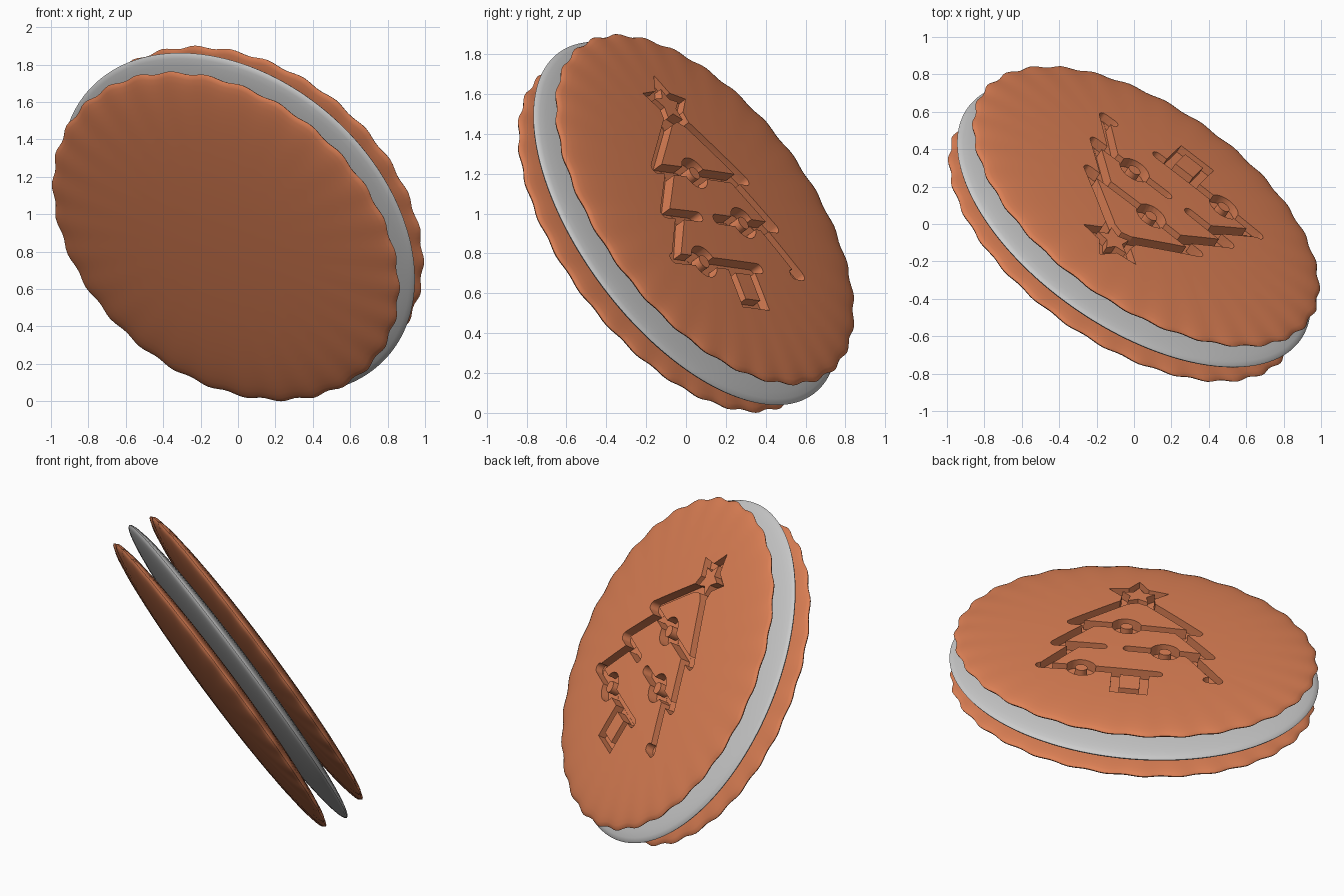
import bpy, bmesh, math
from mathutils import Matrix, Vector

if "Cube" in bpy.data.objects:
    bpy.data.objects.remove(bpy.data.objects["Cube"])

# Orientation of the tilted biscuit: n faces out of the carved side, v is "up" in the carving
n = Vector((0.485, 0.705, 0.517)).normalized()
v = Vector((-0.385, -0.385, 0.84))
v = (v - n * v.dot(n)).normalized()
u = v.cross(n)
TILT = Matrix((u, v, n)).transposed().to_4x4()

biscuit = bpy.data.materials.new("biscuit")
biscuit.diffuse_color = (0.72, 0.215, 0.09, 1)
biscuit.use_nodes = True
biscuit.node_tree.nodes["Principled BSDF"].inputs["Base Color"].default_value = biscuit.diffuse_color


def new_object(name, bm):
    bmesh.ops.recalc_face_normals(bm, faces=bm.faces)
    me = bpy.data.meshes.new(name)
    bm.to_mesh(me)
    bm.free()
    ob = bpy.data.objects.new(name, me)
    bpy.context.collection.objects.link(ob)
    return ob


def lens(name, rx, ry, half, z0, waves=0, amp=0.0, segs=210, rings=28):
    """Flattened ellipsoid with an optional scalloped rim."""
    bm = bmesh.new()
    loops = []
    for i in range(1, rings):
        a = math.pi * i / rings
        t, z = math.sin(a), z0 + half * math.cos(a)
        loop = []
        for j in range(segs):
            th = math.tau * j / segs
            r = t * (1 + amp * math.cos(waves * th) * t * t)
            loop.append(bm.verts.new((rx * r * math.cos(th), ry * r * math.sin(th), z)))
        loops.append(loop)
    top, bot = bm.verts.new((0, 0, z0 + half)), bm.verts.new((0, 0, z0 - half))
    for j in range(segs):
        k = (j + 1) % segs
        bm.faces.new((top, loops[0][j], loops[0][k]))
        bm.faces.new((bot, loops[-1][k], loops[-1][j]))
        for p, q in zip(loops, loops[1:]):
            bm.faces.new((p[j], q[j], q[k], p[k]))
    return new_object(name, bm)


GAP, HALF = 0.133, 0.075
back = lens("plain_biscuit", 1.064, 1.022, HALF, -GAP, 30, 0.008)
cream = lens("cream_filling", 1.085, 1.065, 0.075, 0)
front = lens("carved_biscuit", 1.064, 1.022, HALF, GAP, 30, 0.008)

# Cutter for the carved tree
cut = bmesh.new()
FLOOR, TOP = GAP + 0.008, GAP + 0.2
SHIFT = Vector((-0.018, 0.01))
count = 0


def band(outer, inner=None):
    """Prism from an outline, hollow when an inner outline is given."""
    global count
    lo, hi = FLOOR + 0.0002 * count, TOP + 0.001 * count
    count += 1
    walls = []
    for pts in (outer, inner):
        if pts:
            walls.append([[cut.verts.new((x + SHIFT.x, y + SHIFT.y, z)) for x, y in pts]
                          for z in (lo, hi)])
    m = len(outer)
    for b, t in walls:
        for i in range(m):
            k = (i + 1) % m
            cut.faces.new((b[i], b[k], t[k], t[i]))
    for lvl in (0, 1):
        if inner:
            o, s = walls[0][lvl], walls[1][lvl]
            for i in range(m):
                k = (i + 1) % m
                cut.faces.new((o[i], o[k], s[k], s[i]))
        else:
            cut.faces.new(walls[0][lvl])


def stroke(p, q, w=0.029):
    """Straight groove with rounded ends."""
    p, q = Vector(p), Vector(q)
    a = math.atan2(q.y - p.y, q.x - p.x)
    pts = []
    for c, start in ((q, a - math.pi / 2), (p, a + math.pi / 2)):
        for i in range(7):
            t = start + math.pi * i / 6
            pts.append((c.x + w * math.cos(t), c.y + w * math.sin(t)))
    band(pts)


def circle(x, y, r):
    return [(x + r * math.cos(math.tau * i / 24), y + r * math.sin(math.tau * i / 24)) for i in range(24)]


def star(y, r1, r2):
    return [((r1, r2)[i % 2] * math.sin(math.pi * i / 5),
             y + (r1, r2)[i % 2] * math.cos(math.pi * i / 5)) for i in range(10)]


def rect(w, y0, y1):
    return [(-w, y0), (w, y0), (w, y1), (-w, y1)]


# Sloping branch edges, both sides
T1, T2, T3 = 0.155, -0.115, -0.385
for s in (-1, 1):
    stroke((s * 0.085, 0.45), (s * 0.37, T1))
    stroke((s * 0.25, T1), (s * 0.455, T2))
    stroke((s * 0.33, T2), (s * 0.515, T3))
# Branch undersides, broken at the baubles
for x0, x1, y in ((-0.37, -0.12, T1), (0.02, 0.37, T1), (-0.455, -0.18, T2), (-0.03, 0.12, T2),
                  (0.26, 0.455, T2), (-0.53, -0.36, T3), (-0.22, 0.16, T3), (0.455, 0.515, T3)):
    stroke((x0, y), (x1, y))
# Baubles, star and pot
for x, y in ((-0.05, T1), (0.19, T2), (-0.29, T3)):
    band(circle(x, y, 0.09), circle(x, y, 0.036))
band(star(0.565, 0.185, 0.1), star(0.565, 0.1, 0.05))
band(rect(0.11, -0.63, -0.385), rect(0.06, -0.58, -0.43))
cutter = new_object("tree_cutter", cut)
cutter.hide_render = True

mod = front.modifiers.new("carve", "BOOLEAN")
mod.operation, mod.solver, mod.object = "DIFFERENCE", "EXACT", cutter
mod.use_self = True
bpy.context.view_layer.update()
carved = bpy.data.meshes.new_from_object(front.evaluated_get(bpy.context.evaluated_depsgraph_get()))
front.modifiers.clear()
front.data = carved
bpy.data.objects.remove(cutter)

# Tilt everything, stand it on the floor, colour and smooth
parts = (back, cream, front)
for ob in parts:
    ob.data.transform(TILT)
low = min(p.co.z for ob in parts for p in ob.data.vertices)
for ob in parts:
    ob.data.transform(Matrix.Translation((0, 0, -low)))
    if ob is not cream:
        ob.data.materials.clear()
        ob.data.materials.append(biscuit)
    ob.select_set(True)
bpy.context.view_layer.objects.active = front
bpy.ops.object.shade_smooth_by_angle(angle=math.radians(40))
